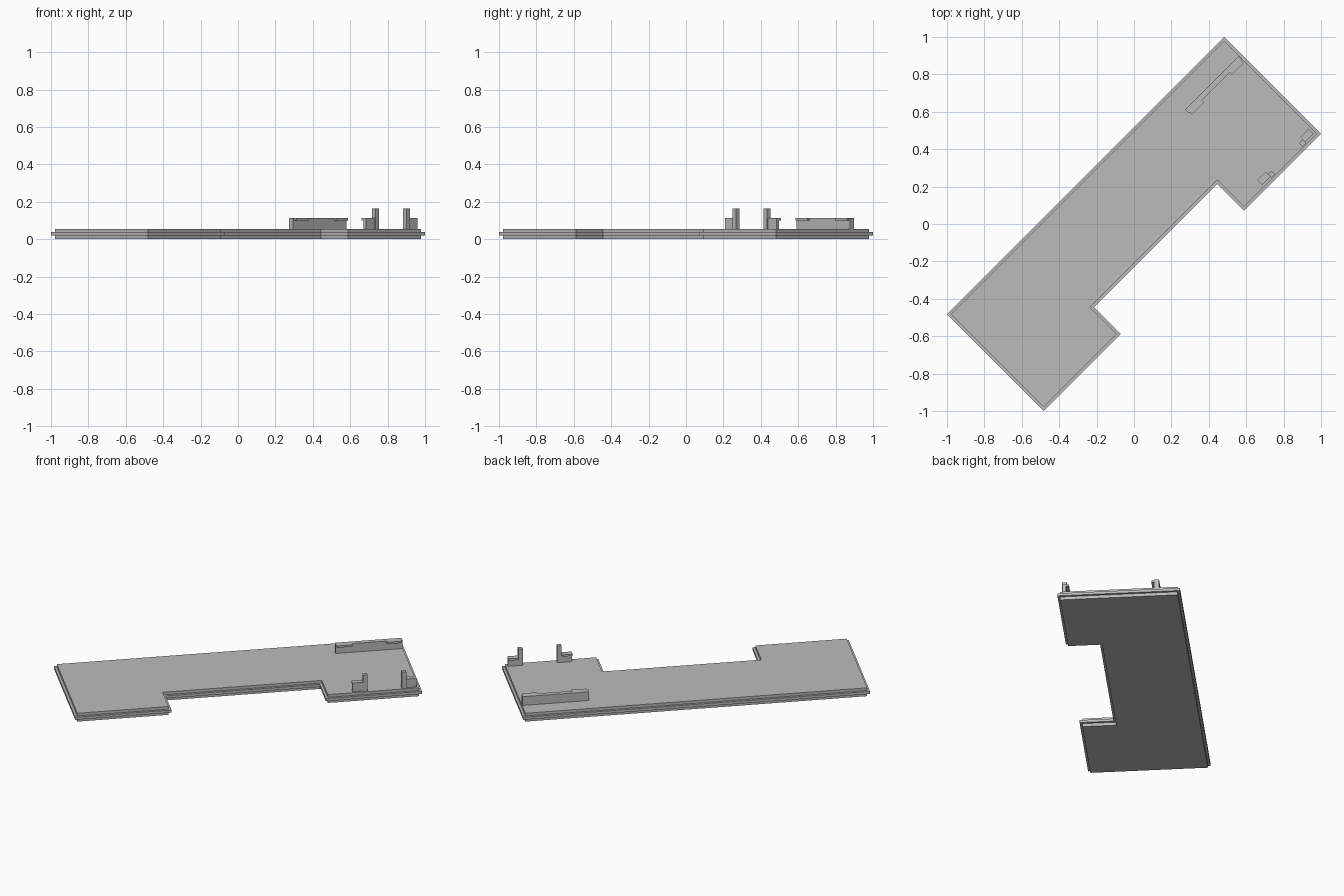
import bpy, bmesh
from math import radians
from mathutils import Matrix

cube = bpy.data.objects.get("Cube")
if cube:
    bpy.data.objects.remove(cube, do_unlink=True)

grey = bpy.data.materials.new("plain grey")
grey.use_nodes = True
GREY = (0.5, 0.5, 0.5, 1)
grey.diffuse_color = GREY
grey.node_tree.nodes["Principled BSDF"].inputs["Base Color"].default_value = GREY

# Everything is laid out along the panel's length, then turned diagonally
TURN = Matrix.Rotation(radians(45), 4, "Z")


def finish(name, bm):
    bmesh.ops.recalc_face_normals(bm, faces=bm.faces)
    mesh = bpy.data.meshes.new(name)
    bm.to_mesh(mesh)
    bm.free()
    mesh.transform(TURN)
    mesh.materials.append(grey)
    obj = bpy.data.objects.new(name, mesh)
    bpy.context.collection.objects.link(obj)
    return obj


def box(name, u, v, z):
    bm = bmesh.new()
    bmesh.ops.create_cube(bm, size=1)
    for vert in bm.verts:
        vert.co = [r[0] if c < 0 else r[1] for c, r in zip(vert.co, (u, v, z))]
    return finish(name, bm)


# Panel: notched outline stacked in rings so the middle layer sticks out as a tongue
def outline(inset):
    end, side = 1.048 - inset, 0.366 - inset
    notch, depth = 0.466 + inset, -0.163 + inset
    half = [(end, side), (end, -side), (notch, -side), (notch, depth)]
    return half + [(-u, v) for u, v in reversed(half)]


LIP = 0.015
bm = bmesh.new()
layers = [(LIP, 0), (LIP, 0.02), (0, 0.02), (0, 0.037), (LIP, 0.037), (LIP, 0.055)]
rings = [[bm.verts.new((u, v, z)) for u, v in outline(inset)] for inset, z in layers]
for low, high in zip(rings, rings[1:]):
    for i in range(len(low)):
        j = (i + 1) % len(low)
        bm.faces.new((low[i], low[j], high[j], high[i]))
bm.faces.new(rings[0])
bm.faces.new(rings[-1])
finish("panel", bm)

# Long clip wall with a small hook at each end
FLOOR, CLIP_TOP, HOOK = 0.05, 0.112, 0.1
box("clip_wall", (0.627, 1.03), (0.21, 0.24), (FLOOR, CLIP_TOP))
for name, u in (("inner", (0.635, 0.725)), ("outer", (0.935, 1.024))):
    box(f"wall_hook_{name}", u, (0.193, 0.212), (HOOK, CLIP_TOP))

# Two mirrored pairs of a short hooked clip and a tall post
MIDDLE = 0.826
for name, s in (("inner", -1), ("outer", 1)):
    def span(near, far):
        return sorted((MIDDLE + s * near, MIDDLE + s * far))
    box(f"post_{name}", span(0.104, 0.131), (-0.345, -0.318), (FLOOR, 0.163))
    box(f"short_clip_{name}", span(0.131, 0.194), (-0.337, -0.317), (FLOOR, CLIP_TOP))
    box(f"clip_hook_{name}", span(0.131, 0.194), (-0.319, -0.3), (HOOK, CLIP_TOP))
